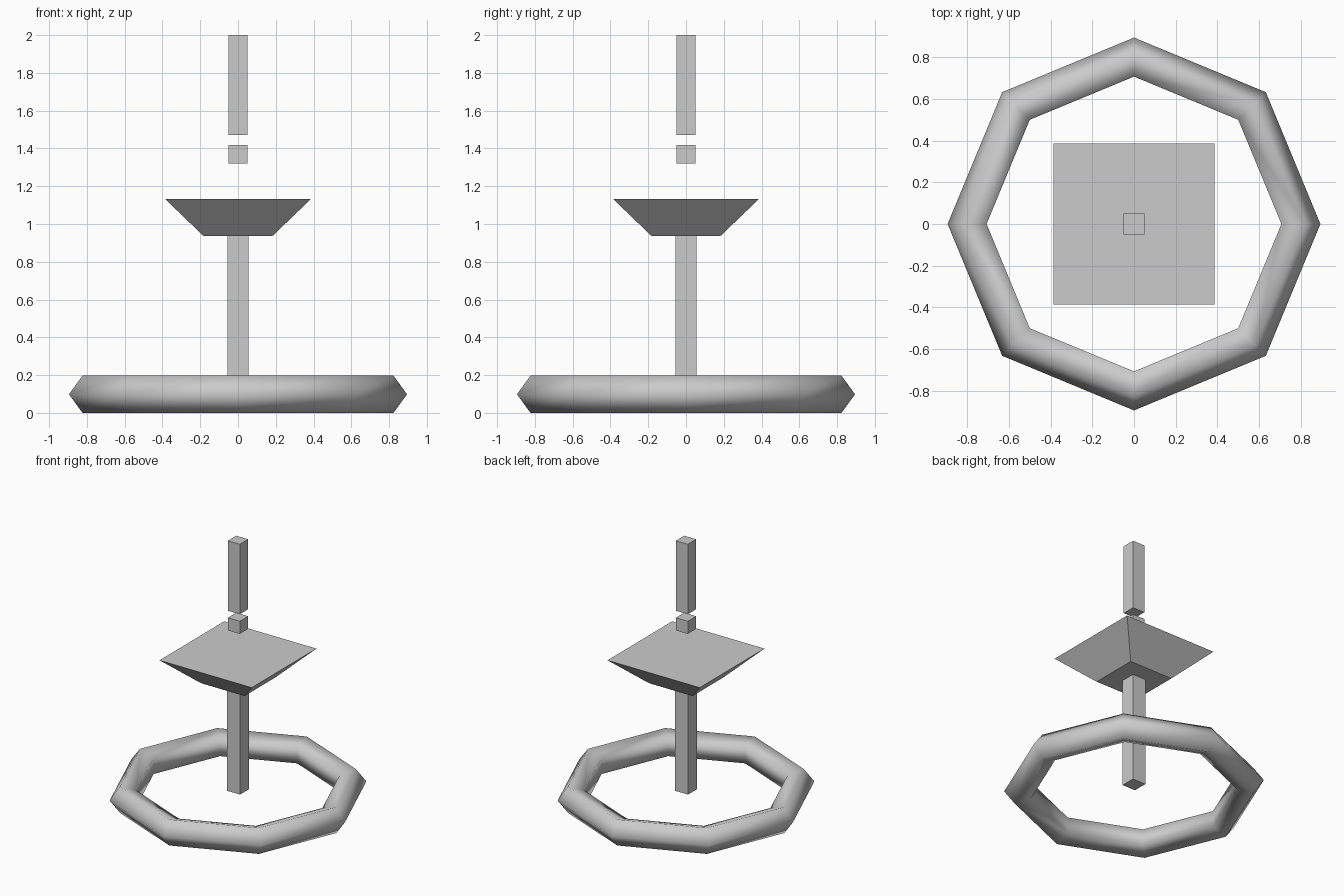
import bpy, bmesh
from mathutils import Matrix

if "Cube" in bpy.data.objects:
    bpy.data.objects.remove(bpy.data.objects["Cube"])


def tapered_box(name, z0, z1, half_bottom, half_top):
    """Square box with separate bottom and top half widths."""
    bm = bmesh.new()
    bmesh.ops.create_cube(bm, size=2)
    for v in bm.verts:
        top = v.co.z > 0
        half = half_top if top else half_bottom
        v.co = (v.co.x * half, v.co.y * half, z1 if top else z0)
    mesh = bpy.data.meshes.new(name)
    bm.to_mesh(mesh)
    bm.free()
    obj = bpy.data.objects.new(name, mesh)
    bpy.context.collection.objects.link(obj)
    return obj


# Eight-sided ring with a five-sided section, point facing outwards
minor = 0.1035
bpy.ops.mesh.primitive_torus_add(major_segments=8, minor_segments=5,
                                 major_radius=0.895 - minor, minor_radius=minor,
                                 location=(0, 0, minor * 0.951))
ring = bpy.context.object
ring.name = "base_ring"
ring.data.transform(Matrix.Translation(ring.location))
ring.location = (0, 0, 0)
bpy.ops.object.shade_smooth()

# Post, flared tray and the two floating blocks
tapered_box("post", 0.107, 0.936, 0.055, 0.055)
tapered_box("flared_tray", 0.936, 1.133, 0.182, 0.387)
tapered_box("small_block", 1.321, 1.417, 0.05, 0.05)
tapered_box("tall_block", 1.47, 2.0, 0.05, 0.05)
